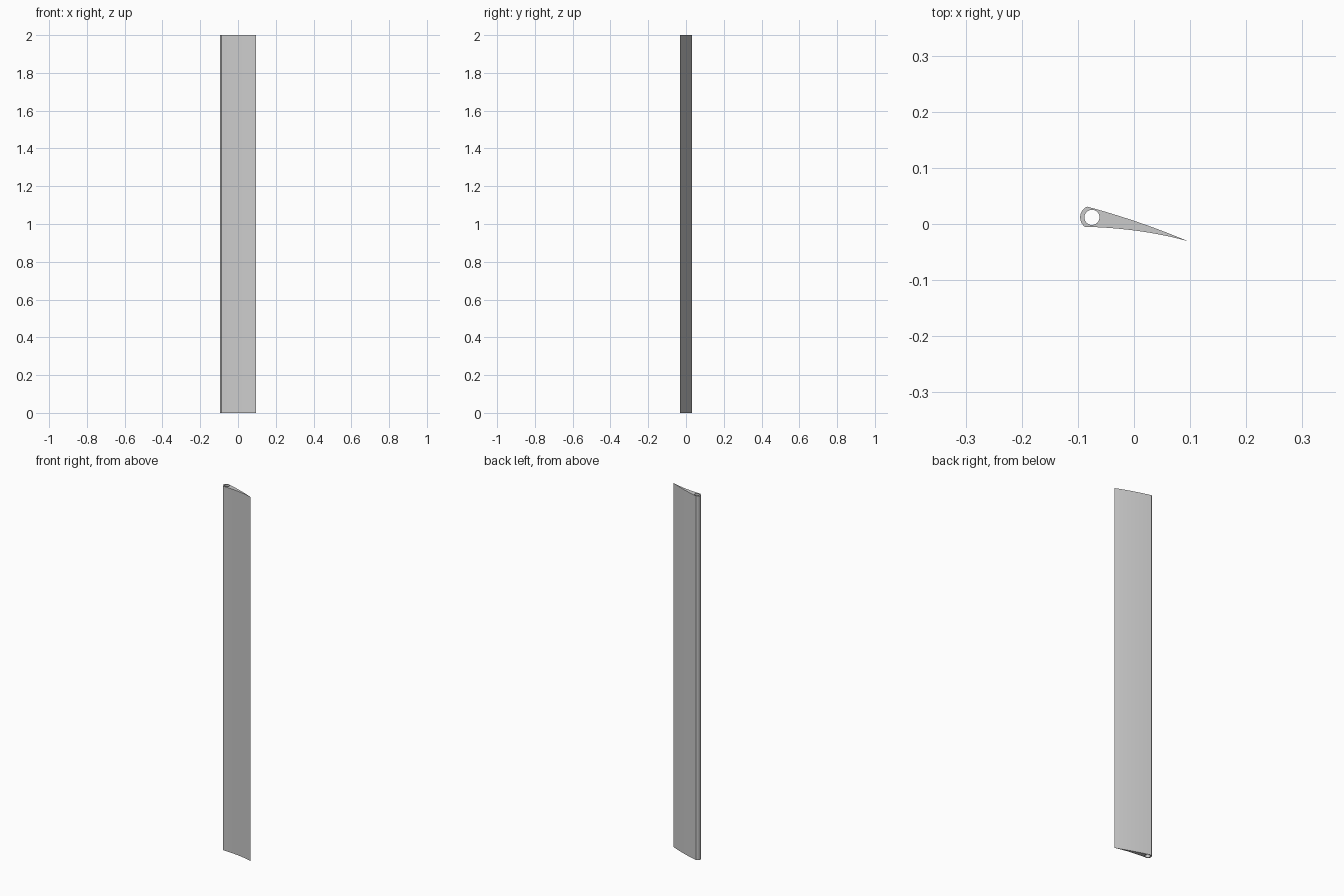
import bpy, bmesh, math
from mathutils import Vector

cube = bpy.data.objects.get("Cube")
if cube:
    bpy.data.objects.remove(cube, do_unlink=True)

HEIGHT = 2.0
CENTRE = Vector((-0.075, 0.0118, 0))
TIP = Vector((0.096, -0.0305, 0))


def arc(radius, start, end, steps):
    """Points on an arc around the pivot bore, angles in degrees."""
    angles = [math.radians(start + (end - start) * i / steps) for i in range(steps + 1)]
    return [CENTRE + radius * Vector((math.cos(a), math.sin(a), 0)) for a in angles]


def bowed(a, b, through, steps):
    """Inner points of a shallow curve from a to b passing near a middle point."""
    control = 2 * through - (a + b) / 2
    return [(1 - t) ** 2 * a + 2 * t * (1 - t) * control + t * t * b
            for t in (i / steps for i in range(1, steps))]


# Section outline: rounded nose, lower skin, sharp trailing edge, upper skin
nose = arc(0.021, 114, 233, 12)
lower = bowed(nose[-1], TIP, Vector((0.008, -0.0125, 0)), 10)
upper = bowed(TIP, nose[0], Vector((0.008, 0.003, 0)), 10)
outline = nose + lower + [TIP] + upper
bore = arc(0.0135, 0, 360, 32)[:-1]

# Fill the section around the bore and extrude it to full height
bm = bmesh.new()
edges = []
for loop in (outline, bore):
    verts = [bm.verts.new(p) for p in loop]
    edges += [bm.edges.new((v, verts[i - 1])) for i, v in enumerate(verts)]
bmesh.ops.triangle_fill(bm, edges=edges, use_beauty=True, normal=(0, 0, 1))
bottom = list(bm.faces)
result = bmesh.ops.extrude_face_region(bm, geom=bottom, use_keep_orig=True)
top = [g for g in result["geom"] if isinstance(g, bmesh.types.BMVert)]
bmesh.ops.translate(bm, verts=top, vec=(0, 0, HEIGHT))
bmesh.ops.recalc_face_normals(bm, faces=bm.faces)

mesh = bpy.data.meshes.new("blade")
bm.to_mesh(mesh)
bm.free()
blade = bpy.data.objects.new("blade", mesh)
bpy.context.collection.objects.link(blade)

# Plain grey finish
grey = bpy.data.materials.new("light grey")
grey.use_nodes = True
colour = (0.6, 0.6, 0.6, 1)
grey.diffuse_color = colour
grey.node_tree.nodes["Principled BSDF"].inputs["Base Color"].default_value = colour
mesh.materials.append(grey)

# Smooth skins with crisp end caps and nose corners
bpy.ops.object.select_all(action='DESELECT')
blade.select_set(True)
bpy.context.view_layer.objects.active = blade
bpy.ops.object.shade_smooth_by_angle(angle=math.radians(30))
